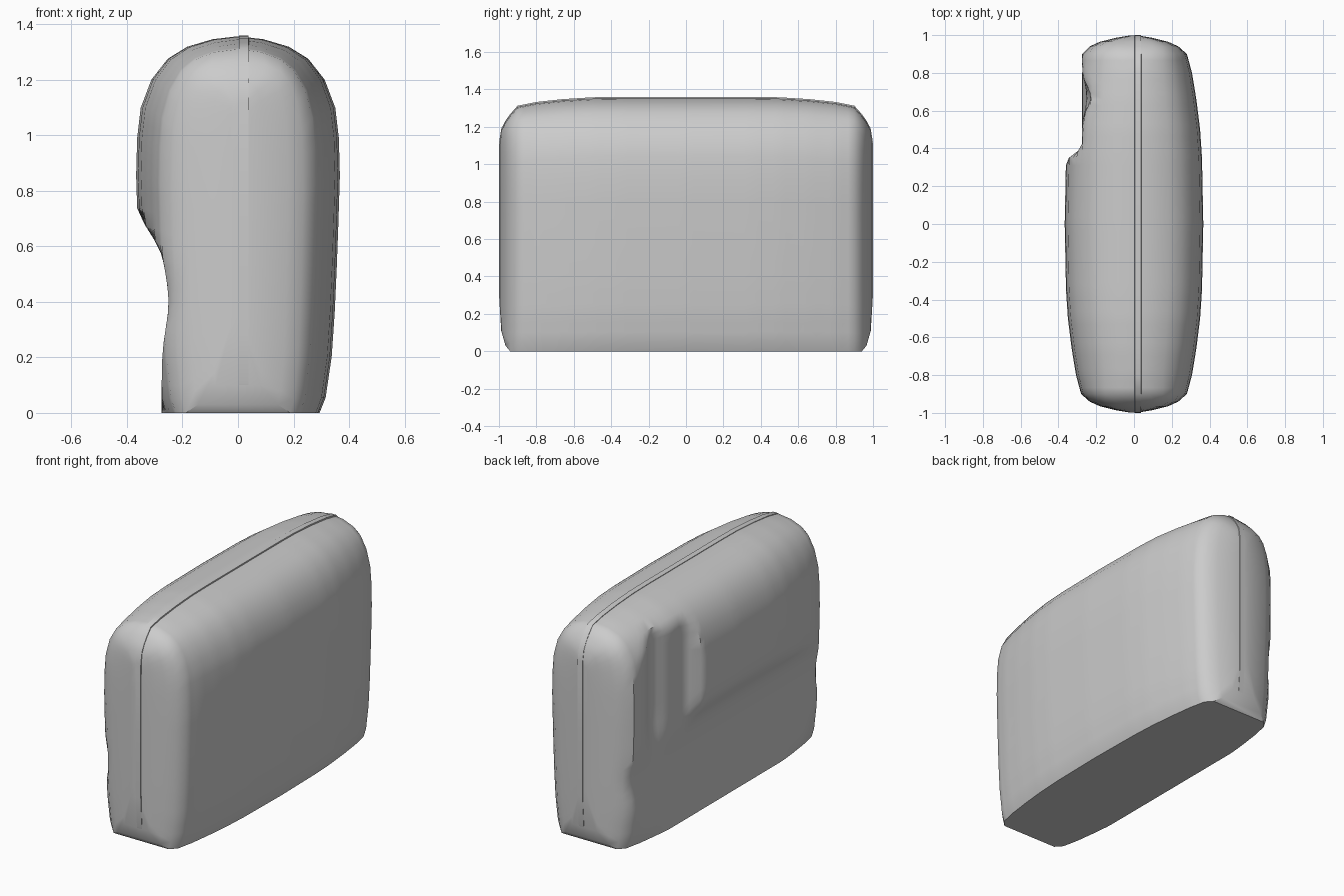
import bpy, math

if "Cube" in bpy.data.objects:
    bpy.data.objects.remove(bpy.data.objects["Cube"])

# Half cross-section: (width fraction, height fraction), bottom to top
HALF = [(.80, 0), (.86, .04), (.92, .15), (.95, .27), (.97, .39), (.985, .5), (1, .63),
        (.99, .73), (.955, .81), (.85, .885), (.69, .94), (.5, .972), (.25, .992)]
# Stations along the length: (y, half width, top, bottom, squareness)
STATIONS = [(0, .367, 1.357, 0, 0), (.35, .36, 1.357, 0, 0), (.5, .35, 1.355, 0, 0),
            (.66, .33, 1.345, 0, 0), (.8, .307, 1.33, 0, 0), (.9, .28, 1.31, 0, .15),
            (.94, .235, 1.265, 0, .6), (.965, .18, 1.23, .03, .9),
            (.985, .1, 1.19, .1, 1), (.997, .03, 1.12, .28, 1)]


def lerp(a, b, t):
    return a + (b - a) * t


def smooth(a, b, x):
    t = max(0, min(1, (x - a) / (b - a)))
    return t * t * (3 - 2 * t)


def refine(rows, step):
    out = []
    for a, b in zip(rows, rows[1:]):
        n = max(1, math.ceil(abs(b[0] - a[0]) / step))
        out += [tuple(lerp(p, q, i / n) for p, q in zip(a, b)) for i in range(n)]
    return out + [rows[-1]]


def make(name, verts, faces):
    mesh = bpy.data.meshes.new(name)
    mesh.from_pydata(verts, [], faces)
    mesh.update()
    ob = bpy.data.objects.new(name, mesh)
    bpy.context.collection.objects.link(ob)
    bpy.ops.object.select_all(action='DESELECT')
    ob.select_set(True)
    bpy.context.view_layer.objects.active = ob
    bpy.ops.object.mode_set(mode='EDIT')
    bpy.ops.mesh.select_all(action='SELECT')
    bpy.ops.mesh.normals_make_consistent(inside=False)
    bpy.ops.object.mode_set(mode='OBJECT')
    bpy.ops.object.shade_smooth_by_angle(angle=math.radians(40))
    return ob


# Pressed-in left side: lower half, and a dent near the back end
def press(x, y, z):
    if x > -.15:
        return x
    t = max(smooth(.78, .54, z), smooth(.31, .42, y))
    floor = lerp(-.375, -.275 + .025 * math.exp(-((z - .4) / .13) ** 2), t)
    floor += .045 * math.exp(-((y - .67) / .08) ** 2) * smooth(.4, .75, z)
    return max(x, floor)


# Padded body lofted from end to end
half = refine([(v, u) for u, v in HALF], .05)
profile = [(u, v) for v, u in half] + [(0, 1)] + [(-u, v) for v, u in reversed(half)]
side = refine(STATIONS, .04)
rows = [(-r[0],) + r[1:] for r in reversed(side)] + side[1:]
verts, faces = [], []
n = len(profile)
for y, w, top, bottom, sq in rows:
    for u, v in profile:
        if v > .6:
            u = math.copysign(abs(u) ** (1 / (1 + sq)), u)
        z = lerp(bottom, top, v)
        verts.append((press(u * w, y, z), y, z))
for i in range(len(rows) - 1):
    for j in range(n):
        k = (j + 1) % n
        faces.append((i * n + j, i * n + k, (i + 1) * n + k, (i + 1) * n + j))
faces += [tuple(range(n)), tuple((len(rows) - 1) * n + j for j in range(n))]
make("cushion_body", verts, faces)

# Narrow seam band over the ends and top
path = [(.94, .005), (.967, .04), (.988, .11), (.999, .29), (1, .7), (.999, 1.12), (.987, 1.192)]
path += [(r[0], r[2] + .003) for r in reversed(STATIONS[:8])]
path += [(-y, z) for y, z in reversed(path[:-1])]
sv, sf = [], []
for y, z in path:
    iy, iz = y * .975, lerp(.68, z, .97)
    sv += [(.002, iy, iz), (.004, y, z), (.038, y, z), (.04, iy, iz)]
for i in range(len(path) - 1):
    for j in range(4):
        k = (j + 1) % 4
        sf.append((i * 4 + j, i * 4 + k, i * 4 + 4 + k, i * 4 + 4 + j))
sf += [(0, 1, 2, 3), tuple(len(sv) - 4 + j for j in range(4))]
make("seam_band", sv, sf)
